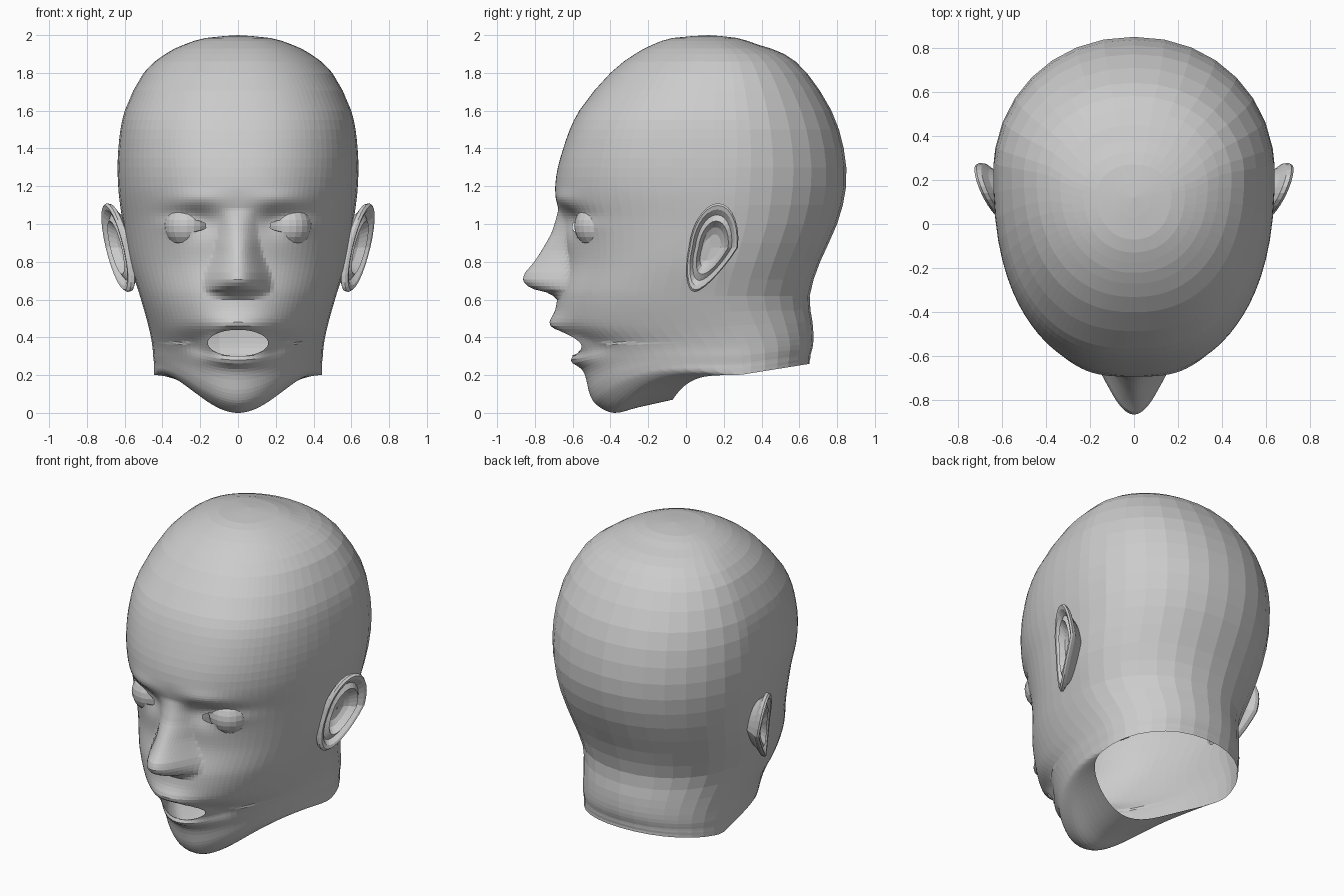
import bpy, bmesh
from math import sin, cos, pi, radians, exp, copysign, sqrt

if "Cube" in bpy.data.objects:
    bpy.data.objects.remove(bpy.data.objects["Cube"])

# Head rings: front z, front y, side z, back y, half width (crown to neck edge)
RINGS = [
    (2.0, .12, 2.0, .12, 0), (1.985, -.07, 1.985, .27, .17), (1.95, -.175, 1.95, .38, .285),
    (1.9, -.27, 1.9, .52, .385), (1.8, -.40, 1.8, .64, .50), (1.6, -.565, 1.6, .77, .60),
    (1.4, -.65, 1.4, .835, .634), (1.2, -.692, 1.2, .848, .635), (1.0, -.66, 1.0, .80, .61),
    (.8, -.64, .8, .71, .575), (.62, -.68, .62, .655, .52), (.46, -.68, .46, .67, .475),
    (.3, -.585, .36, .675, .455), (.2, -.535, .30, .67, .45), (.1, -.51, .26, .66, .445),
    (.04, -.47, .235, .658, .445), (0, -.38, .22, .655, .445), (.03, -.25, .21, .655, .445),
    (.07, -.07, .20, .655, .445)]
STEPS = [2, 2, 2, 2, 2, 4, 4, 14, 10, 10, 8, 10, 6, 4, 4, 4, 4, 4]

# Openings: centre x, centre z, half width, half height
MOUTH = (0, .37, .16, .07)
EYES = [(.28, .99, .115, .035), (-.28, .99, .115, .035)]
HOLES = [MOUTH] + EYES

# Nose: z, projection, half width
NOSE = [(1.08, 0, .10), (.95, .06, .11), (.85, .13, .13), (.74, .205, .175), (.70, .205, .185),
        (.66, .155, .185), (.635, .05, .17), (.605, 0, .15)]


def ring_at(v):
    i = min(int(v), len(RINGS) - 2)
    f = v - i
    a, b, c, d = (RINGS[min(max(k, 0), len(RINGS) - 1)] for k in (i - 1, i, i + 1, i + 2))
    return [.5 * (2 * q + (r - p) * f + (2 * p - 5 * q + 4 * r - s) * f ** 2
                  + (3 * q - p - 3 * r + s) * f ** 3) for p, q, r, s in zip(a, b, c, d)]


def bump(x, z, cx, cz, sx, sz):
    return exp(-((abs(x) - cx) / sx) ** 2 - ((z - cz) / sz) ** 2)


def radius(hole, x, z):
    cx, cz, rx, rz = hole
    return sqrt(((x - cx) / rx) ** 2 + ((z - cz) / rz) ** 2)


def nose(x, z):
    for (z0, h0, w0), (z1, h1, w1) in zip(NOSE, NOSE[1:]):
        if z1 <= z <= z0:
            f = (z0 - z) / (z0 - z1)
            w = w0 + (w1 - w0) * f
            return (h0 + (h1 - h0) * f) * max(0, 1 - (x / w) ** 2) ** 1.5
    return 0


def snap_to_openings(x, z):
    for h in HOLES:
        r = radius(h, x, z)
        if r < 1:
            r = max(r, .001)
            return h[0] + (x - h[0]) / r, h[1] + (z - h[1]) / r
    return x, z


def features(x, z):
    # Nose, brow, sockets and eyelids
    y = -nose(x, z)
    y -= .018 * bump(x, z, .22, 1.13, .14, .05)
    y += .045 * bump(x, z, .20, 1.01, .10, .07) + .012 * bump(x, z, .30, 1.05, .12, .04)
    y -= .02 * bump(x, z, .28, .99, .10, .045)
    # Lips, with corners drawn back
    r = max(radius(MOUTH, x, z), .01)
    side = (x / MOUTH[2] / r) ** 2
    spread = .75 if z > MOUTH[1] and r > 1.4 else .4
    return y + (-.04 + .075 * side) * exp(-((r - 1.4) / spread) ** 2)


def head_point(v, t):
    zf, yf, zs, yb, w = ring_at(v)
    low = min(max((.66 - zs) / .44, 0), 1)
    low = low * low * (3 - 2 * low)
    yc = yf + .6 * (yb - yf)
    yc += (.28 - yc) * low
    s, c = sin(t), cos(t)
    if c > 0:
        # Squarer at the forehead, slimmer at the jaw
        p = .95 - .13 * exp(-((zs - 1.5) / .38) ** 2) + .07 * low
        x = w * copysign(abs(s) ** p, s)
        y = yc - (yc - yf) * c ** p
        z = zf + (zs - zf) * (1 - c ** 4.3)
        if c > .3 and z < 1.3:
            nx, nz = snap_to_openings(x, z)
            if (nx, nz) != (x, z):
                x, z = nx, nz
                y = yc - (yc - yf) * max(0, 1 - (abs(x) / w) ** (2 / p)) ** (p / 2)
            y += features(x, z)
    else:
        x = w * copysign(abs(s) ** .95, s)
        y = yc - (yb - yc) * c
        z = zs - .06 * c * min(max((.6 - zs) / .4, 0), 1)
    return x, y, z


def seam_point(v, t):
    lo = int(v * 2 + 1e-6) / 2
    f = (v - lo) * 2
    a, b = head_point(lo, t), head_point(min(lo + .5, len(RINGS) - 1), t)
    return tuple(p + (q - p) * f for p, q in zip(a, b))


def add_grid(bm, rows, wrap=False):
    vs = [[bm.verts.new(p) for p in row] for row in rows]
    n = len(rows[0])
    for a, b in zip(vs, vs[1:]):
        for j in range(n if wrap else n - 1):
            k = (j + 1) % n
            bm.faces.new((a[j], b[j], b[k], a[k]))


def finish(bm, name):
    bmesh.ops.remove_doubles(bm, verts=bm.verts, dist=.0005)
    bmesh.ops.recalc_face_normals(bm, faces=bm.faces)
    me = bpy.data.meshes.new(name)
    bm.to_mesh(me)
    bm.free()
    ob = bpy.data.objects.new(name, me)
    bpy.context.collection.objects.link(ob)
    return ob


# Head: fine face patch and coarse back patch
bm = bmesh.new()
fine = [i + k / n for i, n in enumerate(STEPS) for k in range(n)] + [len(RINGS) - 1]
coarse = [i / 2 for i in range(2 * len(RINGS) - 1)]
half = 32
angles = [radians(100) * (.32 * s + .68 * s ** 3) for s in (i / half for i in range(-half, half + 1))]
add_grid(bm, [[(seam_point if j in (0, 2 * half) else head_point)(v, t)
               for j, t in enumerate(angles)] for v in fine])
back = [radians(100 + 160 * i / 14) for i in range(15)]
add_grid(bm, [[head_point(v, t) for t in back] for v in coarse])

# Open the mouth and eyes
inside = [f for f in bm.faces if f.calc_center_median().y < -.3 and any(
    all(radius(h, p.co.x, p.co.z) < 1.001 for p in f.verts) for h in HOLES)]
bmesh.ops.delete(bm, geom=inside, context='FACES')
finish(bm, "head")

# Eyeballs behind the lids
for x in (-.27, .27):
    bpy.ops.mesh.primitive_uv_sphere_add(segments=20, ring_count=12, radius=.12,
                                         location=(x, -.472, .99))
    bpy.context.object.name = "eyeball"

# Ear: closed shell from rim profile (radius, height)
EAR = [(.02, -.04), (.3, -.04), (.46, -.025), (.6, .012), (.74, -.008), (.86, .015), (.95, .018),
       (1, .005), (.98, -.015), (.82, -.035), (.55, -.10)]


def ear_point(r, h, a):
    u, v = r * cos(a), r * sin(a)
    y = .145 + .13 * u + .025 * v
    if v < 0:
        y += .075 * v * (1 + .6 * u)
    return .635 + .05 * u + .055 * v + h, y, .875 + .235 * v


bm = bmesh.new()
add_grid(bm, [[ear_point(r, h, 2 * pi * i / 28) for i in range(28)] for r, h in EAR], wrap=True)
ears = finish(bm, "ears")
ears.modifiers.new("mirror", 'MIRROR')
